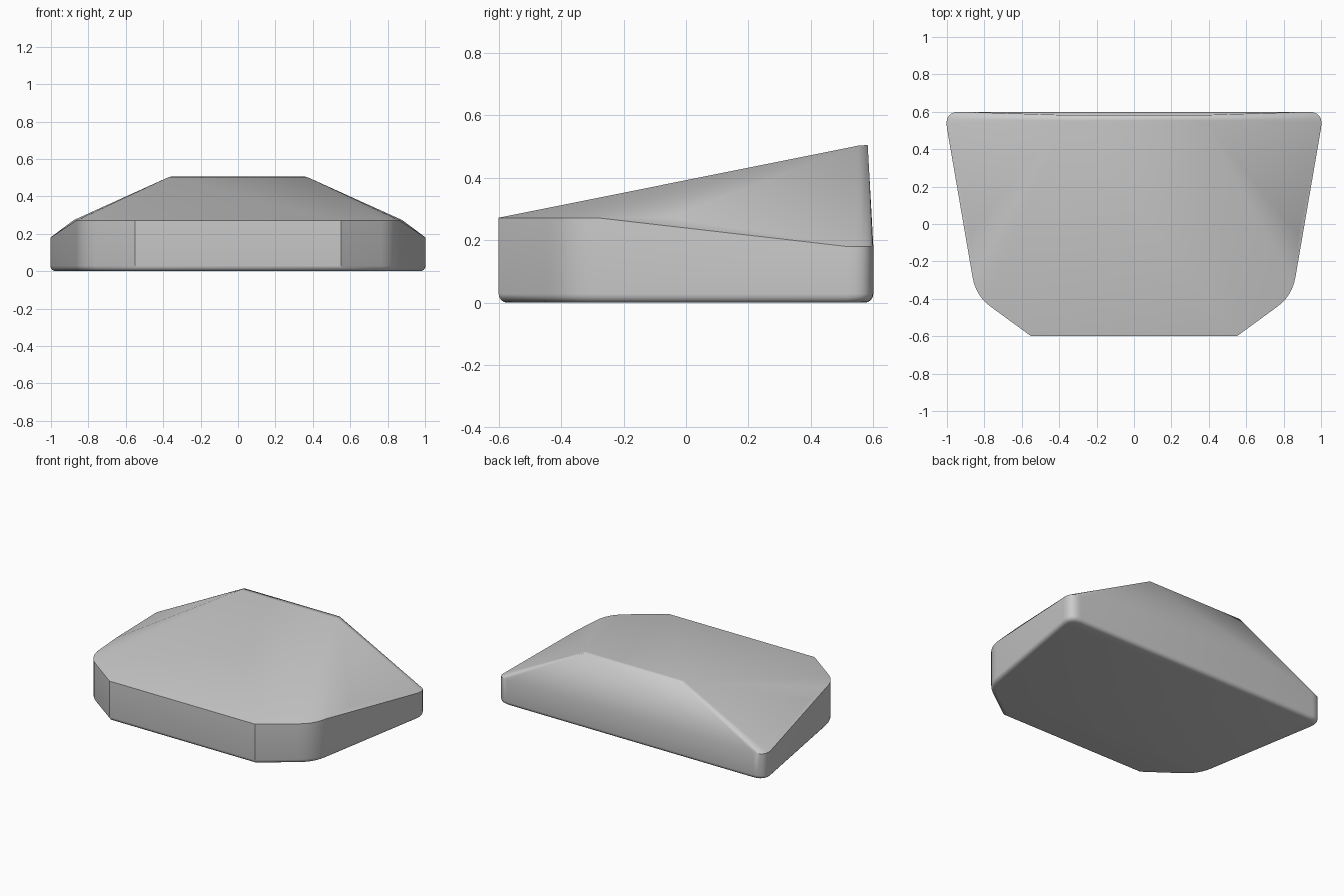
import bpy
import bmesh
import math

if "Cube" in bpy.data.objects:
    bpy.data.objects.remove(bpy.data.objects["Cube"], do_unlink=True)

grey = bpy.data.materials.new("plain grey")
grey.use_nodes = True
colour = (0.6, 0.6, 0.6, 1)
grey.diffuse_color = colour
grey.node_tree.nodes["Principled BSDF"].inputs["Base Color"].default_value = colour


def fillet(before, corner, after, size, steps=6):
    """Quadratic rounding of one plan corner."""
    def toward(p):
        d = math.dist(corner, p)
        return [c + (q - c) * size / d for c, q in zip(corner, p)]
    a, b = toward(before), toward(after)
    out = []
    for i in range(steps + 1):
        t = i / steps
        out.append(tuple((1 - t) ** 2 * p + 2 * t * (1 - t) * c + t * t * q
                         for p, c, q in zip(a, corner, b)))
    return out


# Half of the plan outline, front to back
front, shoulder, rear = (0.55, -0.6), (0.846, -0.384), (1.015, 0.6)
outline = [front]
outline += fillet(front, shoulder, rear, 0.1)
outline += fillet(shoulder, rear, (0, 0.6), 0.085)


# Rim is level at the front and drops toward the rear corners
def rim_height(y):
    return 0.18 + 0.092 * min(1, max(0, (0.5 - y) / 0.78))


points = []
radius = 0.028
for x, y in outline:
    points.append((x, y, rim_height(y)))
    # Rounded bottom edge
    for i in range(5):
        a = math.radians(22.5 * i)
        inset = radius * (1 - math.cos(a))
        points.append((x * (1 - inset), y * (1 - inset / 0.6),
                       radius * (1 - math.sin(a))))

# Side crease and top ridge
points += [(0.88, -0.06, 0.272), (0.37, 0.552, 0.503), (0.36, 0.582, 0.505)]

bm = bmesh.new()
for x, y, z in points:
    for side in (1, -1):
        bm.verts.new((side * x, y, z))
hull = bmesh.ops.convex_hull(bm, input=bm.verts)
loose = [v for v in bm.verts if not v.link_faces]
bmesh.ops.delete(bm, geom=loose, context="VERTS")
bmesh.ops.dissolve_limit(bm, angle_limit=math.radians(0.5),
                         verts=bm.verts, edges=bm.edges)
bmesh.ops.recalc_face_normals(bm, faces=bm.faces)

mesh = bpy.data.meshes.new("wedge_body")
bm.to_mesh(mesh)
bm.free()
mesh.materials.append(grey)
body = bpy.data.objects.new("wedge_body", mesh)
bpy.context.collection.objects.link(body)
bpy.context.view_layer.objects.active = body
body.select_set(True)
bpy.ops.object.shade_smooth_by_angle(angle=math.radians(30))
